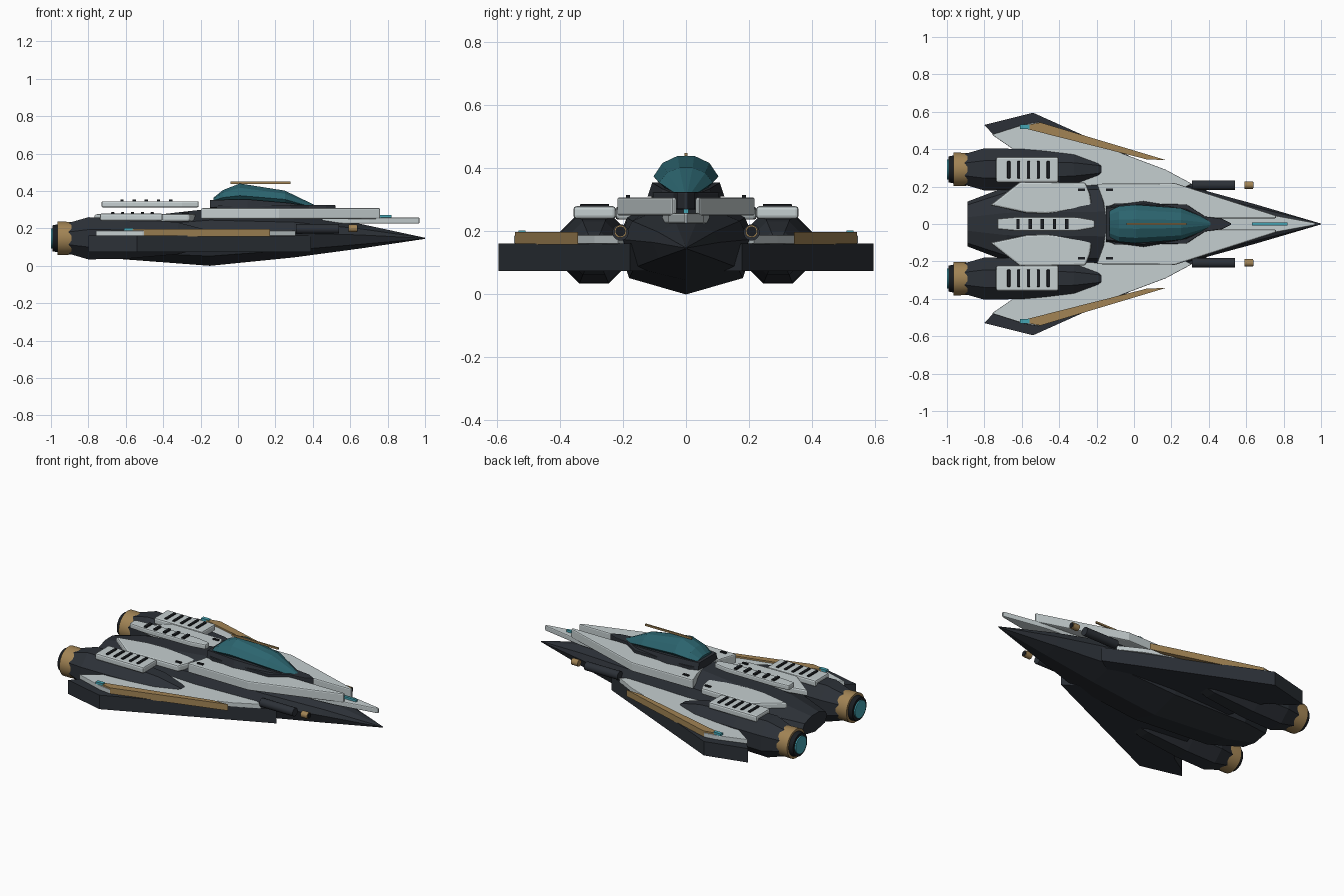
import bpy, bmesh, math
from mathutils import Matrix

if "Cube" in bpy.data.objects:
    bpy.data.objects.remove(bpy.data.objects["Cube"])


def material(name, rgb):
    m = bpy.data.materials.new(name)
    m.diffuse_color = (*rgb, 1)
    m.use_nodes = True
    m.node_tree.nodes["Principled BSDF"].inputs["Base Color"].default_value = m.diffuse_color
    return m


DARK = material("dark_armor", (0.025, 0.03, 0.038))
LIGHT = material("light_panel", (0.56, 0.62, 0.63))
GOLD = material("gold_trim", (0.36, 0.23, 0.09))
TEAL = material("canopy_glass", (0.025, 0.13, 0.16))
CYAN = material("glow", (0.06, 0.38, 0.46))
BLACK = material("vent_black", (0.01, 0.012, 0.015))


def finish(name, bm, mat, bevel=0, smooth=False):
    bmesh.ops.recalc_face_normals(bm, faces=bm.faces[:])
    me = bpy.data.meshes.new(name)
    bm.to_mesh(me)
    bm.free()
    me.materials.append(mat)
    ob = bpy.data.objects.new(name, me)
    bpy.context.collection.objects.link(ob)
    if bevel:
        b = ob.modifiers.new("Bevel", "BEVEL")
        b.width, b.segments, b.limit_method = bevel, 2, 'ANGLE'
    if smooth:
        bpy.ops.object.select_all(action='DESELECT')
        ob.select_set(True)
        bpy.context.view_layer.objects.active = ob
        bpy.ops.object.shade_smooth_by_angle(angle=math.radians(35))
    return ob


def plate(name, pts, z0, z1, mat, bevel=0, side=1):
    """Extruded top-view outline; side=-1 mirrors it across y."""
    bm = bmesh.new()
    f = bm.faces.new([bm.verts.new((x, y * side, z0)) for x, y in pts])
    top = bmesh.ops.extrude_face_region(bm, geom=[f])["geom"]
    bmesh.ops.translate(bm, vec=(0, 0, z1 - z0),
                        verts=[v for v in top if isinstance(v, bmesh.types.BMVert)])
    return finish(name, bm, mat, bevel)


def sym(half):
    """Close a half outline by mirroring it over the centre line."""
    return half + [(x, -y) for x, y in reversed(half)]


def box(name, c, s, mat, bevel=0):
    bm = bmesh.new()
    bmesh.ops.create_cube(bm, size=1, matrix=Matrix.Translation(c) @ Matrix.Diagonal((*s, 1)))
    return finish(name, bm, mat, bevel)


def loft(name, rings, mat, smooth=False):
    """Skin a list of equal-length 3D rings and cap the ends."""
    bm = bmesh.new()
    vs = [[bm.verts.new(p) for p in r] for r in rings]
    n = len(vs[0])
    for a, b in zip(vs, vs[1:]):
        for i in range(n):
            bm.faces.new((a[i], a[(i + 1) % n], b[(i + 1) % n], b[i]))
    bm.faces.new(vs[0])
    bm.faces.new(vs[-1])
    return finish(name, bm, mat, 0, smooth)


def turned(name, y, z, prof, n, mat, smooth=False):
    """Round body along x from (x, radius) pairs."""
    rings = [[(x, y + r * math.cos(math.tau * (i + .5) / n), z + r * math.sin(math.tau * (i + .5) / n))
              for i in range(n)] for x, r in prof]
    return loft(name, rings, mat, smooth)


# Main hull: faceted cross-sections (x, half width, bottom z, top z)
hull = [(-0.89, .12, .09, .20), (-0.68, .20, .04, .245), (-0.15, .22, 0, .305),
        (0.3, .20, .045, .28), (0.65, .105, .092, .225), (1.0, .002, .144, .15)]
rings = []
for x, w, zb, zt in hull:
    h = zt - zb
    half = [(0, zb), (.82 * w, zb + .17 * h), (w, zb + .55 * h), (.85 * w, zb + .8 * h), (.3 * w, zt)]
    rings.append([(x, y, z) for y, z in half] + [(x, -y, z) for y, z in reversed(half[1:])])
loft("hull", rings, DARK)

# Nose plate and its light strip
plate("nose_plate", sym([(0.45, .075), (0.76, .072), (0.97, .008)][:1] + [(0.70, .055), (0.97, .006)]),
      .225, .258, LIGHT, .006)
box("nose_light", (.725, 0, .264), (.19, .016, .014), CYAN)

# Canopy frame, glass and top rail
plate("canopy_frame", sym([(-.15, .085), (-.1, .11), (.28, .105), (.38, .04), (.47, .028), (.52, .004)]),
      .27, .325, DARK, .006)
rings = []
for x, w, z in [(-.15, .095, .352), (.05, .122, .355), (.28, .085, .335), (.42, .02, .312)]:
    rings.append([(x, -w, .31), (x, w, .31), (x, w * .88, z), (x, -w * .88, z)])
loft("canopy_collar", rings, DARK)
rings = []
for x, w, zs, zt in [(-.13, .07, .35, .365), (-.08, .095, .365, .405), (.01, .103, .375, .44),
                     (.25, .085, .355, .402), (.41, .02, .31, .325)]:
    h = zt - zs
    half = [(.4 * w, .305), (w, zs), (.72 * w, zs + .65 * h), (.25 * w, zt)]
    rings.append([(x, y, z) for y, z in half] + [(x, -y, z) for y, z in reversed(half)])
loft("canopy_glass", rings, TEAL)
box("canopy_rail", (.12, 0, .444), (.32, .01, .011), GOLD)

# Raised spine panel with vents
plate("spine_panel", sym([(-.73, .028), (-.62, .038), (-.3, .036), (-.21, .02)]), .312, .345, LIGHT, .008)
for i in range(5):
    box(f"spine_vent_{i}", (-.62 + i * .065, 0, .347), (.018, .056, .014), BLACK)

for s, tag in ((1, "left"), (-1, "right")):
    # Wing slab, armour plate, gold edge strip and marker light
    plate(f"wing_{tag}", [(.39, .178), (-.54, .595), (-.80, .53), (-.75, .475), (-.63, .40),
                          (-.55, .15), (.30, .12)], .075, .162, DARK, 0, s)
    plate(f"wing_plate_{tag}", [(.31, .215), (.17, .29), (-.51, .545), (-.58, .535), (-.76, .478), (-.64, .395),
                                (-.45, .25), (-.3, .19), (.26, .19)], .16, .188, LIGHT, .003, s)
    plate(f"wing_strip_{tag}", [(.17, .342), (.07, .345), (-.58, .51), (-.58, .528), (-.50, .543)],
          .158, .198, GOLD, 0, s)
    box(f"wing_light_{tag}", (-.585, .52 * s, .196), (.05, .022, .014), CYAN)

    # Forward deck and rear flank plates
    plate(f"deck_plate_{tag}", [(-.2, .215), (-.165, .12), (-.15, .03), (.76, .03), (.76, .045), (.22, .218)],
          .25, .308, LIGHT, .01, s)
    plate(f"flank_plate_{tag}", [(-.77, .1), (-.61, .225), (-.26, .222), (-.235, .16), (-.225, .085),
                                 (-.47, .055), (-.58, .06)], .237, .278, LIGHT, .01, s)
    for x, z in ((-.28, .279), (-.13, .309)):
        box(f"deck_port_{tag}", (x, .184 * s, z), (.038, .014, .012), BLACK)

    # Engine nacelle, nozzle, ring and glow
    y = .292 * s
    turned(f"nacelle_{tag}", y, .147, [(-.95, .075), (-.80, .122), (-.60, .118), (-.32, .092),
                                       (-.19, .055), (-.14, .02)], 8, DARK)
    turned(f"nozzle_{tag}", y, .147, [(-.965, .09), (-.93, .09), (-.84, .085)], 24, GOLD, True)
    turned(f"nozzle_ring_{tag}", y, .147, [(-.992, .07), (-.96, .076)], 24, BLACK, True)
    turned(f"engine_glow_{tag}", y, .147, [(-1.0, .054), (-.98, .054)], 24, CYAN, True)

    # Vented panel on the nacelle
    box(f"nacelle_panel_{tag}", (-.57, .29 * s, .26), (.335, .135, .04), LIGHT, .01)
    for i in range(5):
        box(f"nacelle_vent_{tag}_{i}", (-.67 + i * .053, .29 * s, .28), (.017, .092, .014), BLACK, .003)

    # Side gun: barrel and detached gold muzzle
    turned(f"gun_barrel_{tag}", .208 * s, .197, [(.31, .026), (.54, .026)], 16, DARK, True)
    turned(f"gun_muzzle_{tag}", .208 * s, .2, [(.59, .02), (.635, .02)], 16, GOLD, True)
    turned(f"muzzle_cap_{tag}", .208 * s, .2, [(.634, .016), (.638, .016)], 16, BLACK, True)
